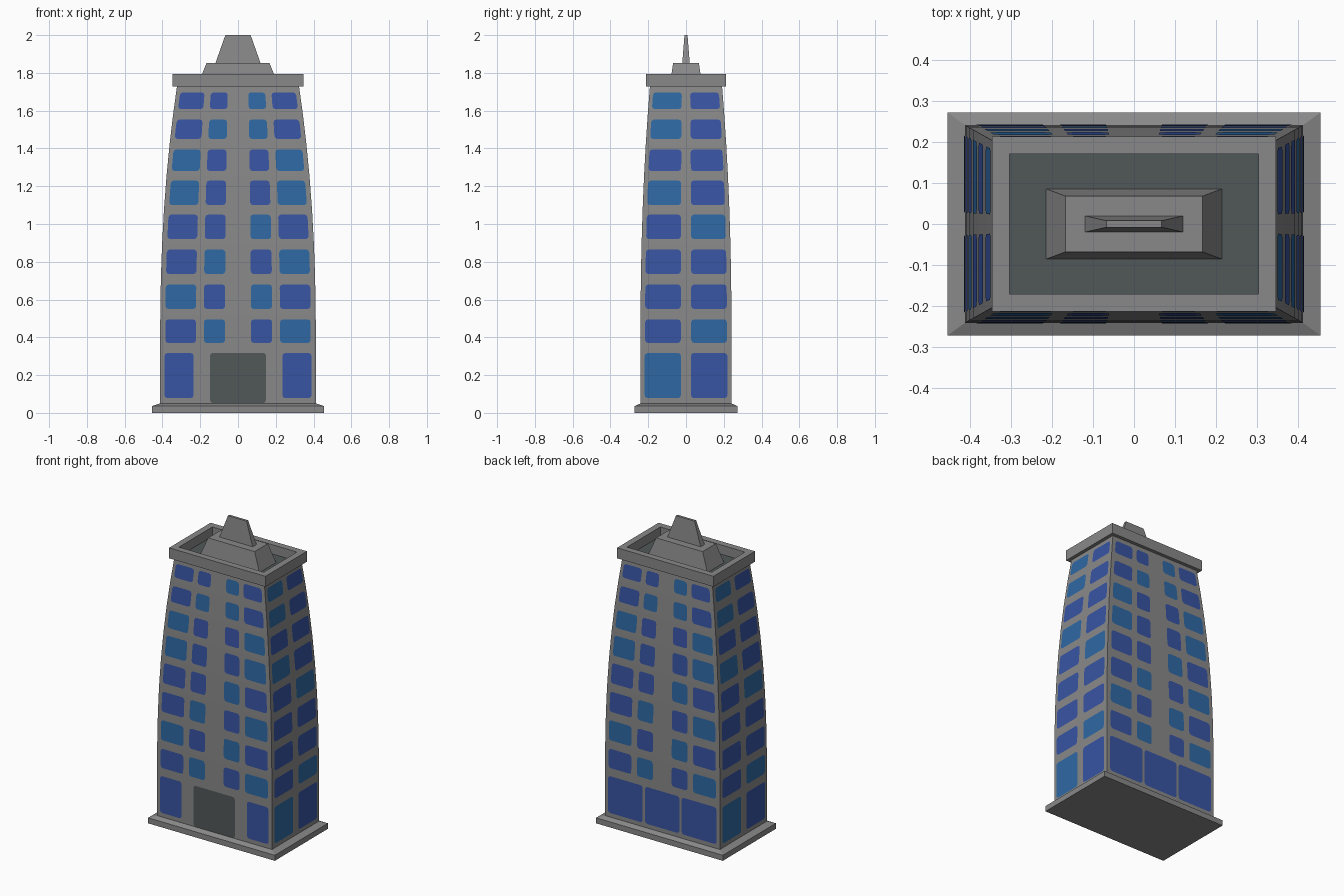
import bpy, math
from mathutils import Vector

if "Cube" in bpy.data.objects:
    bpy.data.objects.remove(bpy.data.objects["Cube"])


def material(name, r, g, b):
    m = bpy.data.materials.new(name)
    m.diffuse_color = (r, g, b, 1)
    m.use_nodes = True
    m.node_tree.nodes["Principled BSDF"].inputs["Base Color"].default_value = m.diffuse_color
    return m


STONE = material("grey stone", 0.25, 0.25, 0.25)
DARK = material("dark grey", 0.083, 0.098, 0.098)
BLUE = material("deep blue glass", 0.040, 0.090, 0.37)
LIGHT = material("light blue glass", 0.028, 0.140, 0.37)


def mesh(name, verts, faces, mats, indices=None):
    me = bpy.data.meshes.new(name)
    me.from_pydata(verts, [], faces)
    for m in mats:
        me.materials.append(m)
    if indices:
        for p, i in zip(me.polygons, indices):
            p.material_index = i
    ob = bpy.data.objects.new(name, me)
    bpy.context.collection.objects.link(ob)
    return ob


def loft(name, rings, cap=STONE):
    """Stack of rectangles (half x, half y, z), closed at both ends."""
    verts = [(sx * hx, sy * hy, z) for hx, hy, z in rings
             for sx, sy in ((-1, -1), (1, -1), (1, 1), (-1, 1))]
    faces = [(3, 2, 1, 0)]
    for r in range(len(rings) - 1):
        for i in range(4):
            a, b = r * 4 + i, r * 4 + (i + 1) % 4
            faces.append((a, b, b + 4, a + 4))
    n = len(verts)
    faces.append((n - 4, n - 3, n - 2, n - 1))
    return mesh(name, verts, faces, [STONE, cap], [0] * (len(faces) - 1) + [1])


# Tapering tower: one flat band per storey
LEVELS = [0.045, 0.34, 0.52, 0.71, 0.89, 1.075, 1.255, 1.42, 1.58, 1.73]


def curve(z):
    return max(0, (z - 0.4) / 1.33) ** 2.2


def half(z, axis):
    """Half width of the tower at height z, straight within each storey."""
    base, shrink = ((0.412, 0.089), (0.241, 0.050))[axis]
    for a, b in zip(LEVELS, LEVELS[1:]):
        if z <= b:
            t = (z - a) / (b - a)
            return base - shrink * (curve(a) * (1 - t) + curve(b) * t)
    return base - shrink


loft("tower_body", [(half(z, 0), half(z, 1), z) for z in LEVELS])
loft("plinth", [(0.455, 0.272, 0), (0.455, 0.272, 0.036), (0.412, 0.241, 0.05)])
loft("roof_parapet", [(0.346, 0.213, 1.727), (0.346, 0.213, 1.795),
                      (0.304, 0.171, 1.795), (0.304, 0.171, 1.735)], DARK)
loft("roof_housing", [(0.215, 0.086, 1.733), (0.167, 0.068, 1.852)])
loft("roof_crest", [(0.120, 0.020, 1.85), (0.067, 0.008, 2.0)])

# Walls: direction to the right along the wall, outward direction, width axis
WALLS = {
    "front": (Vector((1, 0, 0)), Vector((0, -1, 0)), 0),
    "right": (Vector((0, 1, 0)), Vector((1, 0, 0)), 1),
    "back": (Vector((-1, 0, 0)), Vector((0, 1, 0)), 0),
    "left": (Vector((0, -1, 0)), Vector((-1, 0, 0)), 1),
}


def plate(wall, f0, f1, z0, z1, radius=0.016):
    """Rounded panel lying on a wall; f0, f1 are fractions of the half width."""
    u, n, axis = WALLS[wall]
    w = half((z0 + z1) / 2, axis)
    s0, s1 = f0 * w, f1 * w
    pts = []
    for k, (cs, cz) in enumerate(((s1 - radius, z1 - radius), (s0 + radius, z1 - radius),
                                  (s0 + radius, z0 + radius), (s1 - radius, z0 + radius))):
        for j in range(3):
            a = math.radians(90 * k + 45 * j)
            s, z = cs + radius * math.cos(a), cz + radius * math.sin(a)
            s *= half(z, axis) / w
            pts.append(u * s + n * (half(z, 1 - axis) + 0.003) + Vector((0, 0, z)))
    return pts


def panels(name, plates, mats, indices):
    verts = [p for pl in plates for p in pl]
    faces = [tuple(range(i * 12, i * 12 + 12)) for i in range(len(plates))]
    mesh(name, verts, faces, mats, indices)


# Storey heights of the windows, bottom to top, and pane colours per storey
ROWS = [(0.37, 0.495), (0.55, 0.68), (0.735, 0.865), (0.92, 1.05),
        (1.10, 1.23), (1.28, 1.395), (1.45, 1.553), (1.608, 1.697)]
WIDE = ["DLDL", "LDLD", "DLDL", "DDLD", "LDDL", "LDDL", "DLLD", "DDLD"]
NARROW = ["DL", "DD", "DD", "DL", "LD", "DD", "LD", "LD"]
WIDE_COLS = [(-0.935, -0.54), (-0.44, -0.165), (0.165, 0.44), (0.54, 0.935)]
NARROW_COLS = [(-0.90, -0.115), (0.115, 0.90)]
GROUND = {
    "front": [(-0.945, -0.57, "D"), (0.57, 0.945, "D")],
    "back": [(-0.945, -0.34, "D"), (-0.30, 0.30, "D"), (0.34, 0.945, "D")],
    "right": [(-0.91, -0.11, "L"), (0.11, 0.91, "D")],
    "left": [(-0.91, -0.11, "L"), (0.11, 0.91, "D")],
}

for wall in WALLS:
    wide = wall in ("front", "back")
    plates, tints = [], []
    for f0, f1, tint in GROUND[wall]:
        plates.append(plate(wall, f0, f1, 0.078, 0.317))
        tints.append("DL".index(tint))
    for (z0, z1), row in zip(ROWS, WIDE if wide else NARROW):
        for (f0, f1), tint in zip(WIDE_COLS if wide else NARROW_COLS, row):
            plates.append(plate(wall, f0, f1, z0, z1))
            tints.append("DL".index(tint))
    panels(wall + "_windows", plates, [BLUE, LIGHT], tints)

# Entrance panel
panels("entrance_door", [plate("front", -0.36, 0.36, 0.052, 0.318)], [DARK], [0])
